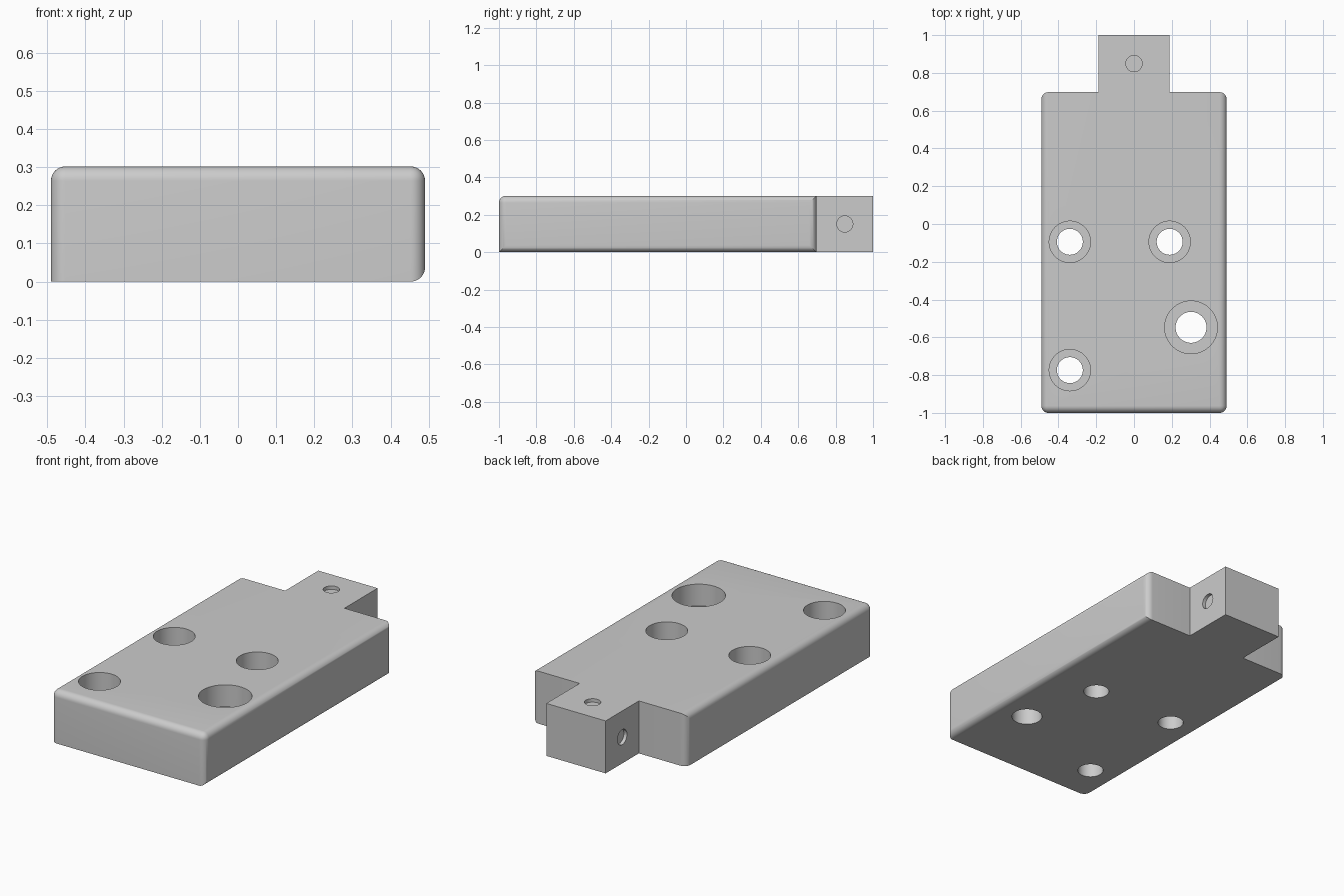
import bpy
import bmesh
from math import pi
from mathutils import Matrix, Vector

cube = bpy.data.objects.get("Cube")
if cube:
    bpy.data.objects.remove(cube, do_unlink=True)

MM = 2 / 53            # the longest side is 53 units of drawing
HALF_W, TONGUE_W, HEIGHT = 13 * MM, 5 * MM, 8 * MM
FRONT, SHOULDER, BACK = -1.0, 1 - 8 * MM, 1.0
RADIUS = MM

grey = bpy.data.materials.new("plain grey")
grey.use_nodes = True
colour = (0.6, 0.6, 0.6, 1)
grey.diffuse_color = colour
grey.node_tree.nodes["Principled BSDF"].inputs["Base Color"].default_value = colour


def finish(bm, name):
    mesh = bpy.data.meshes.new(name)
    bmesh.ops.recalc_face_normals(bm, faces=bm.faces)
    bm.to_mesh(mesh)
    bm.free()
    mesh.materials.append(grey)
    obj = bpy.data.objects.new(name, mesh)
    bpy.context.collection.objects.link(obj)
    return obj


def near(a, b):
    return abs(a - b) < 1e-4


def is_rounded(edge):
    """All outer uprights, the top front and sides, and the bottom +x side."""
    mid = (edge.verts[0].co + edge.verts[1].co) / 2
    upright = near(mid.z, HEIGHT / 2)
    side = near(abs(mid.x), HALF_W)
    if upright:
        return side
    if near(mid.z, HEIGHT):
        return side or near(mid.y, FRONT)
    return near(mid.x, HALF_W)


# Plate with a narrow tongue: extruded outline with chosen edges filleted
bm = bmesh.new()
half = [(HALF_W, FRONT), (HALF_W, SHOULDER), (TONGUE_W, SHOULDER), (TONGUE_W, BACK)]
outline = half + [(-x, y) for x, y in reversed(half)]
base = bm.faces.new([bm.verts.new((x, y, 0)) for x, y in outline])
top = bmesh.ops.extrude_face_region(bm, geom=[base], use_keep_orig=True)
bmesh.ops.translate(bm, vec=(0, 0, HEIGHT),
                    verts=[g for g in top["geom"] if isinstance(g, bmesh.types.BMVert)])
bmesh.ops.recalc_face_normals(bm, faces=bm.faces)
bmesh.ops.bevel(bm, geom=[e for e in bm.edges if is_rounded(e)], offset=RADIUS,
                offset_type='OFFSET', segments=8, profile=0.5, affect='EDGES')
plate = finish(bm, "mounting_plate")


def drill(name, centre, radius, depth, axis=(0, 0, 1)):
    """Cut a round hole that reaches depth below a surface point."""
    axis, extra = Vector(axis), 0.05
    turn = Vector((0, 0, 1)).rotation_difference(axis).to_matrix().to_4x4()
    place = Matrix.Translation(Vector(centre) + axis * (extra - depth) / 2)
    cutter_bm = bmesh.new()
    bmesh.ops.create_cone(cutter_bm, cap_ends=True, segments=64, radius1=radius,
                          radius2=radius, depth=depth + extra, matrix=place @ turn)
    cutter = finish(cutter_bm, name)
    mod = plate.modifiers.new(name, 'BOOLEAN')
    mod.operation, mod.solver, mod.object = 'DIFFERENCE', 'EXACT', cutter
    bpy.context.view_layer.objects.active = plate
    bpy.ops.object.modifier_apply(modifier=name)
    bpy.data.objects.remove(cutter, do_unlink=True)


# Counterbored screw holes: x, y, head radius, shank radius
screws = [(-9, -2.5, 2.9, 1.82), (5, -2.5, 2.9, 1.82),
          (-9, -20.5, 2.9, 1.82), (8, -14.5, 3.7, 2.17)]
for x, y, head, shank in screws:
    spot = (x * MM, y * MM, HEIGHT)
    drill("head_recess", spot, head * MM, 0.125)
    drill("shank_hole", spot, shank * MM, HEIGHT + 0.05)

# Shallow dimples on the top and both sides of the tongue
dimple_y = BACK - 4 * MM
drill("top_dimple", (0, dimple_y, HEIGHT), 0.043, 0.02)
for s in (-1, 1):
    drill("side_dimple", (s * TONGUE_W, dimple_y, HEIGHT / 2), 0.043, 0.02, (s, 0, 0))

bpy.ops.object.select_all(action='DESELECT')
plate.select_set(True)
bpy.context.view_layer.objects.active = plate
bpy.ops.object.shade_smooth_by_angle(angle=pi / 6)
